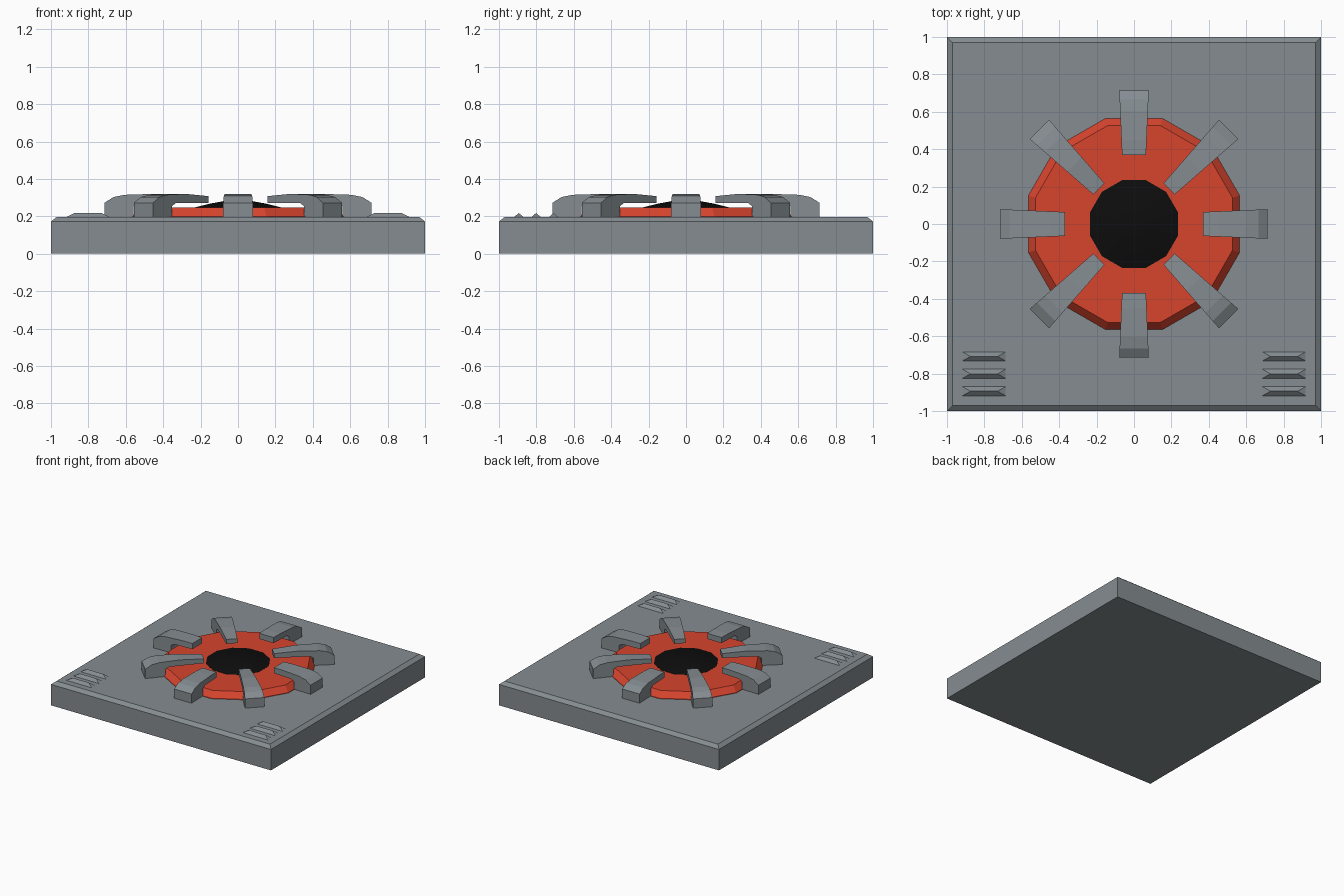
import bpy, bmesh, math
from mathutils import Matrix

if "Cube" in bpy.data.objects:
    bpy.data.objects.remove(bpy.data.objects["Cube"])


def material(name, rgb):
    m = bpy.data.materials.new(name)
    m.diffuse_color = (*rgb, 1)
    m.use_nodes = True
    m.node_tree.nodes["Principled BSDF"].inputs["Base Color"].default_value = m.diffuse_color
    return m


GREY = material("steel grey", (0.235, 0.265, 0.285))
RED = material("warning red", (0.68, 0.058, 0.027))
BLACK = material("black", (0.004, 0.004, 0.004))


def finish(bm, name, mat):
    bmesh.ops.recalc_face_normals(bm, faces=bm.faces)
    me = bpy.data.meshes.new(name)
    bm.to_mesh(me)
    bm.free()
    me.materials.append(mat)
    ob = bpy.data.objects.new(name, me)
    bpy.context.collection.objects.link(ob)
    return ob


def stacked(name, mat, rings, sides, turn):
    """Closed solid from (radius, z) rings of a regular polygon."""
    bm = bmesh.new()
    loops = []
    for r, z in rings:
        loops.append([bm.verts.new((r * math.cos(turn + i * math.tau / sides),
                                    r * math.sin(turn + i * math.tau / sides), z))
                      for i in range(sides)])
    for a, b in zip(loops, loops[1:]):
        for i in range(sides):
            j = (i + 1) % sides
            bm.faces.new((a[i], a[j], b[j], b[i]))
    bm.faces.new(loops[0])
    bm.faces.new(loops[-1])
    return finish(bm, name, mat)


def claw(name, angle, profile, inner, outer, half_in, half_out):
    """Radial side profile given a width that tapers towards the centre."""
    bm = bmesh.new()
    sides = []
    for s in (-1, 1):
        row = []
        for r, z in profile:
            t = (r - inner) / (outer - inner)
            row.append(bm.verts.new((r, s * (half_in + (half_out - half_in) * t), z)))
        sides.append(row)
        bm.faces.new(row)
    a, b = sides
    n = len(profile)
    for i in range(n):
        j = (i + 1) % n
        bm.faces.new((a[i], a[j], b[j], b[i]))
    bmesh.ops.transform(bm, matrix=Matrix.Rotation(angle, 4, 'Z'), verts=bm.verts)
    return finish(bm, name, GREY)


def vent(name, x, y):
    """Low hipped ridge."""
    bm = bmesh.new()
    w, d, r = 0.122, 0.028, 0.072
    base = [bm.verts.new((x + sx * w, y + sy * d, 0.193))
            for sx, sy in ((-1, -1), (1, -1), (1, 1), (-1, 1))]
    p, q = (bm.verts.new((x + s * r, y, 0.218)) for s in (-1, 1))
    bm.faces.new(base)
    bm.faces.new((base[0], base[1], q, p))
    bm.faces.new((base[2], base[3], p, q))
    bm.faces.new((base[1], base[2], q))
    bm.faces.new((base[3], base[0], p))
    return finish(bm, name, GREY)


# square floor slab with a chamfered top rim
S = math.sqrt(2)
stacked("floor_slab", GREY, [(S, 0), (S, 0.172), (0.97 * S, 0.196)], 4, math.pi / 4)

# twelve sided red ring plate and the low dark dome in its middle
stacked("red_plate", RED, [(0.585, 0.19), (0.585, 0.2), (0.545, 0.246)],
        12, math.radians(15))
stacked("dark_dome", BLACK, [(0.243, 0.24), (0.243, 0.247), (0.16, 0.267),
                             (0.08, 0.281), (0.02, 0.286)], 12, math.radians(15))

# eight claws, short on the axes and long on the diagonals
for k in range(8):
    long = k % 2
    inner = 0.265 if long else 0.37
    prof = [(0.715, 0.19), (0.715, 0.272), (0.665, 0.303), (0.605, 0.315),
            (0.45, 0.32), (inner, 0.308 if long else 0.318),
            (inner, 0.272), (0.53, 0.272), (0.56, 0.255), (0.56, 0.19)]
    claw(f"claw_{k + 1}", k * math.pi / 4, prof, inner, 0.715,
         0.042 if long else 0.064, 0.073 if long else 0.079)

# three vent ridges in each front corner
for s, side in ((-1, "left"), (1, "right")):
    for i in range(3):
        vent(f"vent_{side}_{i + 1}", s * 0.802, -0.708 - 0.093 * i)
